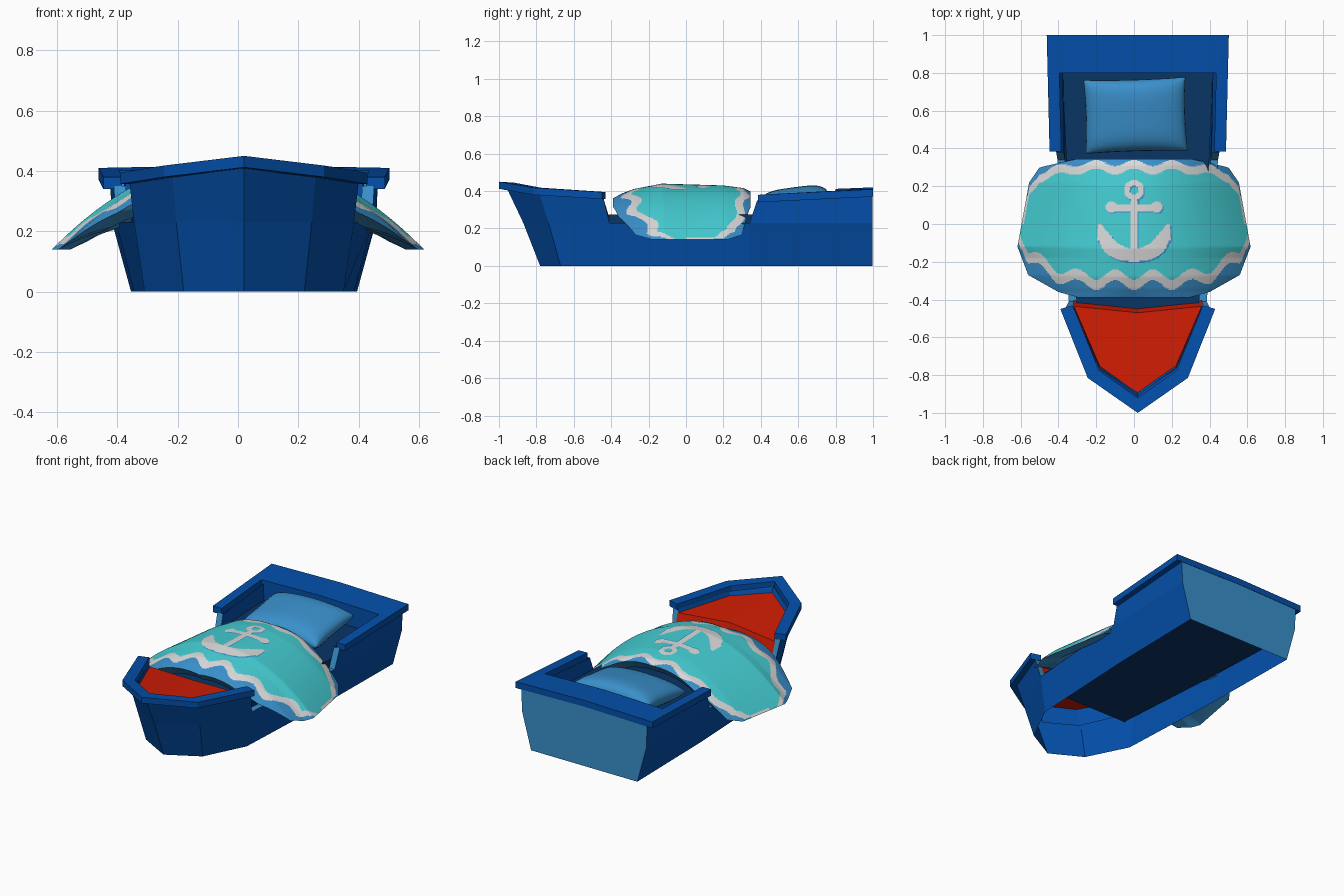
import bpy, bmesh, math
from mathutils import Vector

if "Cube" in bpy.data.objects:
    bpy.data.objects.remove(bpy.data.objects["Cube"])

CX = 0.02  # hull centre line


def mat(name, c):
    m = bpy.data.materials.new(name)
    m.diffuse_color = (*c, 1)
    m.use_nodes = True
    m.node_tree.nodes["Principled BSDF"].inputs["Base Color"].default_value = m.diffuse_color
    return m


BLUE = mat("hull blue", (0.001, 0.08, 0.41))
SKY = mat("light blue", (0.042, 0.28, 0.60))
TEAL = mat("teal", (0.06, 0.63, 0.67))
WHITE = mat("off white", (0.70, 0.70, 0.70))
RED = mat("deck red", (0.62, 0.012, 0.001))
NAVY = mat("navy", (0.003, 0.035, 0.13))


def make(name, bm, mats, smooth=False, fix=True):
    bmesh.ops.remove_doubles(bm, verts=bm.verts, dist=1e-5)
    if fix:
        bmesh.ops.recalc_face_normals(bm, faces=bm.faces)
    me = bpy.data.meshes.new(name)
    bm.to_mesh(me)
    bm.free()
    for m in mats:
        me.materials.append(m)
    ob = bpy.data.objects.new(name, me)
    bpy.context.collection.objects.link(ob)
    if smooth:
        bpy.context.view_layer.objects.active = ob
        ob.select_set(True)
        bpy.ops.object.shade_smooth_by_angle(angle=math.radians(40))
        ob.select_set(False)
    return ob


def face(bm, pts, mi=0):
    f = bm.faces.new([bm.verts.new(p) for p in pts])
    f.material_index = mi
    return f


def lerp(table, t):
    if t <= table[0][0]:
        return table[0][1]
    for (a, va), (b, vb) in zip(table, table[1:]):
        if t <= b:
            return va + (vb - va) * (t - a) / (b - a)
    return table[-1][1]


# Hull: stations from bow to stern, each with bottom, middle and top points (half side)
stations = [
    ((0, -.78, 0), (0, -.87, .23), (0, -.96, .42)),
    ((.20, -.67, 0), (.225, -.735, .23), (.238, -.785, .39)),
    ((.33, -.41, 0), (.365, -.41, .23), (.38, -.44, .36)),
    ((.365, .34, 0), (.425, .34, .23), (.432, .38, .35)),
    ((.375, .998, 0), (.438, .998, .23), (.445, .998, .38)),
]


def inner(i, p):
    x, y, z = p
    dx, dy = [(0, .05), (.035, .025), (.04, 0), (.04, 0), (.045, -.2)][i]
    return (x - dx, y + dy, z)


bm = bmesh.new()
for s in (1, -1):
    def quad(pts, mi=0):
        pts = [(CX + s * p[0], p[1], p[2]) for p in pts]
        face(bm, pts if s > 0 else pts[::-1], mi)
    for i in range(4):
        (a0, a1, a2), (b0, b1, b2) = stations[i], stations[i + 1]
        quad([a0, b0, b1, a1])
        ia1, ib1 = inner(i, a1), inner(i + 1, b1)
        if i == 2:  # low side opening with a pale ledge
            quad([a1, b1, ib1, ia1], 1)
        else:
            ia2, ib2 = inner(i, a2), inner(i + 1, b2)
            quad([a1, b1, b2, a2])
            quad([ia1, ia2, ib2, ib1])
    for i in (2, 3):  # pale cut ends of the walls
        _, m, t = stations[i]
        q = [m, t, inner(i, t), inner(i, m)]
        quad(q if i == 3 else q[::-1], 1)
    # pale stern and blue headboard face
    b, m, t = stations[4]
    quad([b, (0, .998, 0), (0, .998, .23), m], 1)
    quad([m, (0, .998, .23), (0, .998, .395), t], 1)
    im, it = inner(4, m), inner(4, t)
    quad([im, it, (0, it[1], .395), (0, im[1], .23)])
make("hull", bm, [BLUE, SKY], fix=False)


# Gunwale rims: rectangular section swept along outer/inner outlines
def rim(name, half, thick):
    full = half + [((-o[0], o[1], o[2]), (-n[0], n[1], n[2])) for o, n in half[-2::-1]]
    bm = bmesh.new()
    rings = []
    for o, n in full:
        pts = [o, n, (n[0], n[1], n[2] - thick), (o[0], o[1], o[2] - thick)]
        rings.append([bm.verts.new((CX + x, y, z)) for x, y, z in pts])
    for a, b in zip(rings, rings[1:]):
        for k in range(4):
            bm.faces.new((a[k], a[(k + 1) % 4], b[(k + 1) % 4], b[k]))
    bm.faces.new(rings[0])
    bm.faces.new(rings[-1])
    make(name, bm, [BLUE])


rim("stern_rim", [((.467, .385, .38), (.405, .385, .38)),
                  ((.482, 1, .41), (.415, .8, .402)),
                  ((0, 1, .42), (0, .8, .412))], .04)
rim("bow_rim", [((.41, -.45, .395), (.345, -.43, .395)),
                ((.265, -.815, .418), (.205, -.775, .418)),
                ((0, -1, .45), (0, -.92, .445))], .038)

# Red bow deck with a sloping step
bm = bmesh.new()
for s in (1, -1):
    face(bm, [(CX + s * x, y, z) for x, y, z in
              [(0, -.47, .355), (.345, -.435, .34), (.205, -.765, .365), (0, -.905, .385)]])
    face(bm, [(CX + s * x, y, z) for x, y, z in
              [(0, -.47, .355), (.345, -.435, .34), (.34, -.405, .24), (0, -.44, .24)]])
make("bow_deck", bm, [RED])

# Mattress
bm = bmesh.new()
plan = [(-.322, -.45), (.322, -.45), (.378, .34), (.40, .82), (-.40, .82), (-.378, .34)]
low, high = ([(CX + x, y, z) for x, y in plan] for z in (.19, .275))
face(bm, low[::-1])
face(bm, high)
for k in range(6):
    n = (k + 1) % 6
    face(bm, [low[k], low[n], high[n], high[k]])
make("mattress", bm, [NAVY])

# Pillow: two bulging sheets meeting at pinched edges
bm = bmesh.new()
N = 20
for sgn in (1, -1):
    g = []
    for i in range(N + 1):
        row = []
        for j in range(N + 1):
            u, v = math.sin(math.pi * (i / N - .5)), math.sin(math.pi * (j / N - .5))
            x = u * .27 * (1 - .03 * (1 - v * v))
            y = v * .195 * (1 - .03 * (1 - u * u))
            h = (max(0, 1 - u * u) * max(0, 1 - v ** 4)) ** .42
            z = .335 + .025 * v + sgn * .085 * h
            row.append(bm.verts.new((x + .008 - .03 * y, y + .575 + .03 * x, z)))
        g.append(row)
    for i in range(N):
        for j in range(N):
            bm.faces.new((g[i][j], g[i + 1][j], g[i + 1][j + 1], g[i][j + 1]))
make("pillow", bm, [SKY], True)

# Blanket: draped sheet with painted waves and anchor
WIDTH = [(-.39, .29), (-.36, .40), (-.27, .56), (-.12, .617), (.22, .555), (.30, .50), (.345, .30)]
REACH = [(-.39, .34), (-.36, .46), (-.27, .59), (-.18, .617), (.22, .617), (.30, .59), (.345, .38)]
FALL = [(-.39, .085), (-.34, .055), (-.28, .03), (-.13, 0), (.2, .01), (.31, .025), (.345, .045)]
FRONT = [(.29, -.39), (.40, -.36), (.56, -.27), (.617, -.12)]
BACK = [(.30, .345), (.50, .30), (.555, .22), (.617, -.12)]


def anchor(x, y):
    a = abs(x)
    ring = .024 < math.hypot(x, y - .18) < .053
    stem = a < .02 and -.19 < y < .14
    bar = (a < .12 and abs(y - .085) < .016) or math.hypot(a - .12, y - .09) < .03
    body = (a / .195) ** 2.6 + (abs(y) / .198) ** 2.6 < 1
    arc = body and math.hypot(x, y - .01) > .14 and y < -.06
    fluke = -.09 < y < 0 and .175 + y * .8 < a < .193
    return ring or stem or bar or arc or fluke


def paint(x, y):
    c = math.cos(2 * math.pi * x / .2)
    d = y - lerp(FRONT, abs(x)) - .095 + .027 * c
    e = lerp(BACK, abs(x)) - y - .045 + .016 * c
    if abs(d) < .028 or (abs(e) < .022 and y > 0):
        return 2
    if d < 0 or (e < 0 and y > 0):
        return 1
    if anchor(x, y):
        return 2
    if anchor(x - .006, y + .008):
        return 1
    return 0


bm = bmesh.new()
NU, NV = 200, 124
Y0, Y1 = -.39, .345
for under in (0, 1):
    g = []
    for j in range(NV + 1):
        y = Y0 + (Y1 - Y0) * j / NV
        w, reach, fall = lerp(WIDTH, y), lerp(REACH, y), lerp(FALL, y)
        row = []
        for i in range(NU + 1):
            u = 2 * i / NU - 1
            t = abs(u) * reach / .617
            z = .44 - .3 * t ** 2.1 - fall * (1 - t)
            d = min((1 - abs(u)) * w / .14, (y - Y0) / .04, (Y1 - y) / .04, 1)
            row.append(bm.verts.new((u * w, y, z - under * .07 * d)))
        g.append(row)
    for j in range(NV):
        for i in range(NU):
            q = (g[j][i], g[j][i + 1], g[j + 1][i + 1], g[j + 1][i])
            f = bm.faces.new(q[::-1] if under else q)
            c = sum((v.co for v in q), Vector()) / 4
            f.material_index = 1 if under else paint(c.x, c.y)
make("blanket", bm, [TEAL, SKY, WHITE], True)
